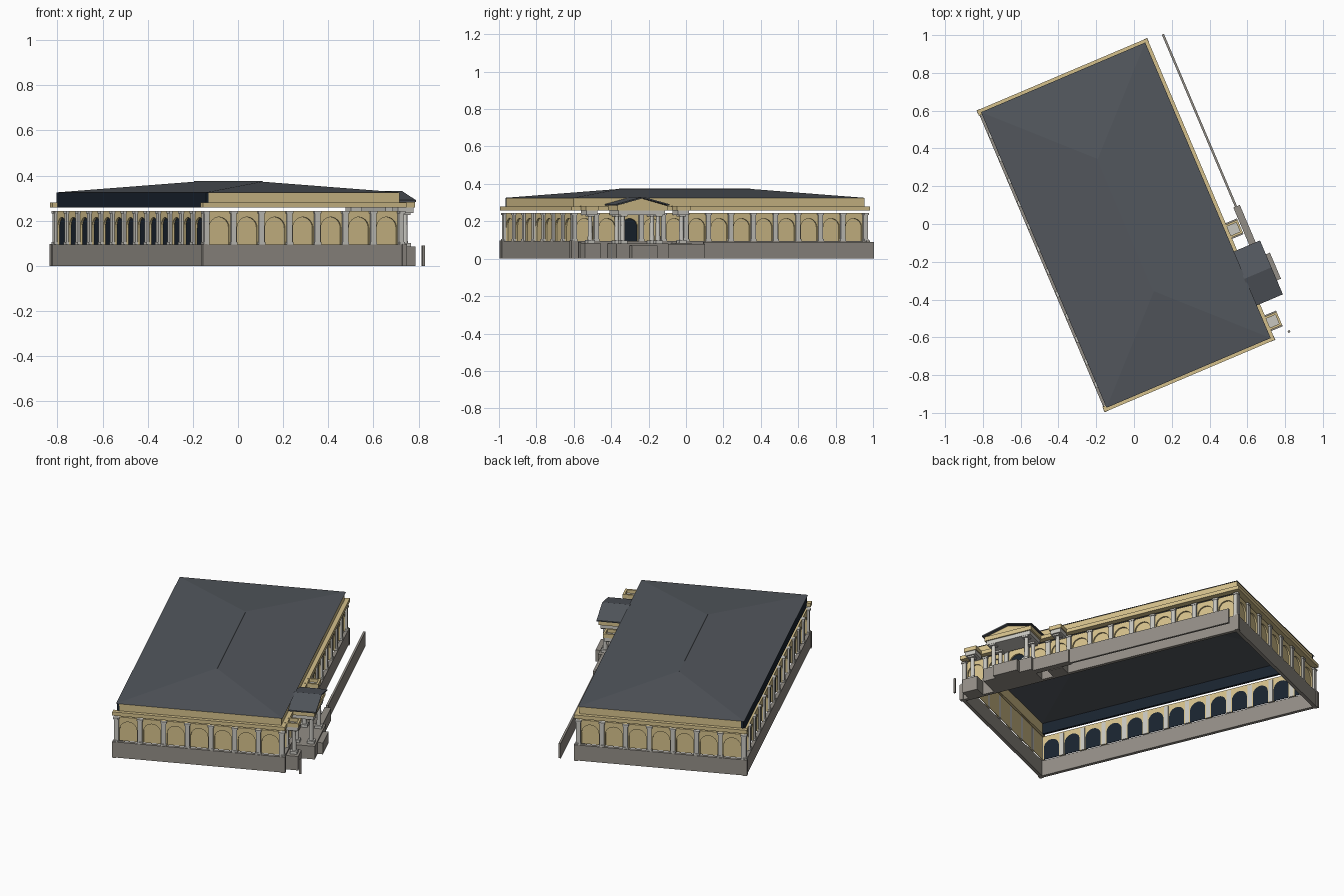
import bpy, bmesh, math
from mathutils import Matrix, Vector

if "Cube" in bpy.data.objects:
    bpy.data.objects.remove(bpy.data.objects["Cube"])


def mat(name, c):
    m = bpy.data.materials.new(name)
    m.diffuse_color = (*c, 1)
    m.use_nodes = True
    m.node_tree.nodes["Principled BSDF"].inputs["Base Color"].default_value = m.diffuse_color
    return m


TAN = mat("tan_stone", (0.66, 0.53, 0.26))
PALE = mat("pale_stone", (0.58, 0.57, 0.53))
GREY = mat("grey_stone", (0.29, 0.27, 0.24))
SLATE = mat("slate", (0.085, 0.095, 0.11))
GLASS = mat("dark_glass", (0.01, 0.017, 0.028))

# Building frame: x = short axis, y = long axis, turned on the site
M = Matrix.Translation((-0.043, -0.006, 0)) @ Matrix.Rotation(math.radians(23), 4, 'Z')


def finish(name, bm, material, frame=M):
    bmesh.ops.recalc_face_normals(bm, faces=bm.faces)
    me = bpy.data.meshes.new(name)
    bm.to_mesh(me)
    bm.free()
    me.materials.append(material)
    ob = bpy.data.objects.new(name, me)
    ob.matrix_world = frame
    bpy.context.collection.objects.link(ob)
    return ob


def add_box(bm, x0, x1, y0, y1, z0, z1):
    m = Matrix.Translation(((x0 + x1) / 2, (y0 + y1) / 2, (z0 + z1) / 2))
    bmesh.ops.create_cube(bm, size=1, matrix=m @ Matrix.Diagonal((x1 - x0, y1 - y0, z1 - z0, 1)))


def boxes(name, material, *dims, frame=M):
    bm = bmesh.new()
    for d in dims:
        add_box(bm, *d)
    return finish(name, bm, material, frame)


def add_prism(bm, pts, vec):
    f = bm.faces.new([bm.verts.new(p) for p in pts])
    r = bmesh.ops.extrude_face_region(bm, geom=[f])
    vs = [e for e in r['geom'] if isinstance(e, bmesh.types.BMVert)]
    bmesh.ops.translate(bm, vec=Vector(vec), verts=vs)
    if f.is_valid is False:
        return


Z0, Z1, SPRING = 0.095, 0.243, 0.168


def arch(cx, r):
    """Outline points of an arched opening, left foot to right foot."""
    top = [(cx - r * math.cos(math.pi * k / 12), SPRING + r * math.sin(math.pi * k / 12))
           for k in range(13)]
    return [(cx - r, Z0)] + top + [(cx + r, Z0)]


def facade(name, angle, dist, half, n, glazed=False, door=None):
    """Arcaded wall: x runs along it, -y points outward."""
    F = M @ Matrix.Rotation(math.radians(angle), 4, 'Z') @ Matrix.Translation((0, -dist, 0))
    w = 2 * half / n
    wall, panel, dark, pil = (bmesh.new() for _ in range(4))
    for i in range(n):
        c = -half + (i + 0.5) * w
        r = w * 0.36
        a, b = c - w / 2, c + w / 2
        out = [(a, Z0)] + arch(c, r) + [(b, Z0), (b, Z1), (a, Z1)]
        add_prism(wall, [(x, 0, z) for x, z in out], (0, 0.012, 0))
        target = dark if glazed or i == door else panel
        add_prism(target, [(x, 0.009, z) for x, z in arch(c, r)], (0, 0.003, 0))
    for i in range(n + 1):
        x = -half + i * w
        add_box(pil, x - 0.013, x + 0.013, -0.010, 0.014, Z0, Z1 - 0.008)
        add_box(pil, x - 0.017, x + 0.017, -0.013, 0.010, Z1 - 0.010, Z1)
        add_box(pil, x - 0.016, x + 0.016, -0.013, 0.010, Z0, Z0 + 0.010)
    finish(name + "_wall", wall, TAN, F)
    finish(name + "_pilasters", pil, PALE, F)
    for bm, label, m in ((panel, "_blind_arches", TAN), (dark, "_openings", GLASS)):
        if bm.faces:
            finish(name + label, bm, m, F)
        else:
            bm.free()


HU, HV = 0.470, 0.846
facade("front", 0, HV, HU, 7)
facade("right", 90, HU, HV, 13, door=2)
facade("back", 180, HV, HU, 7)
facade("left", 270, HU, HV, 13, glazed=True)


def ring(u, v, t, z0, z1):
    """Four boxes forming a hollow rectangle: front, back, right, left."""
    return [(-u, u, -v, -v + t, z0, z1), (-u, u, v - t, v, z0, z1),
            (u - t, u, -v + t, v - t, z0, z1), (-u, -u + t, -v + t, v - t, z0, z1)]


# Plinth, with slightly proud corner posts
boxes("plinth", GREY, *ring(0.486, 0.862, 0.02, 0, Z0))
boxes("plinth_corner_posts", GREY, *[
    (sx * 0.480 - 0.011, sx * 0.480 + 0.011, sy * 0.857 - 0.011, sy * 0.857 + 0.011, 0, Z0 + 0.002)
    for sx in (-1, 1) for sy in (-1, 1)])

# Cornice on three sides; attic band tan on three sides and dark on the left
boxes("cornice", TAN, *ring(0.490, 0.867, 0.03, 0.258, 0.280)[:3])
attic = ring(0.465, 0.845, 0.012, 0.259, 0.325)
boxes("attic", TAN, *attic[:3])
boxes("attic_left", GLASS, (-0.467, -0.453, -0.845, 0.845, 0.259, 0.325))

# Hipped roof
bm = bmesh.new()
c = [bm.verts.new(p) for p in ((-0.472, -0.85, 0.325), (0.472, -0.85, 0.325),
                               (0.472, 0.85, 0.325), (-0.472, 0.85, 0.325))]
r0, r1 = bm.verts.new((0, -0.38, 0.373)), bm.verts.new((0, 0.38, 0.373))
for f in ((c[0], c[1], r0), (c[1], c[2], r1, r0), (c[2], c[3], r1), (c[3], c[0], r0, r1)):
    bm.faces.new(f)
finish("hip_roof", bm, SLATE)
boxes("roof_ridge", SLATE, (-0.004, 0.004, -0.38, 0.38, 0.370, 0.375))

# Portico on the right side, centred on P
P = -0.507
boxes("portico_platform", GREY,
      (0.48, 0.615, P - 0.15, P + 0.15, 0, 0.080),
      (0.615, 0.645, P - 0.075, P + 0.075, 0, 0.070))
boxes("portico_architrave", PALE, (0.484, 0.605, P - 0.135, P + 0.135, 0.234, 0.258))
boxes("portico_frieze", TAN, (0.484, 0.612, P - 0.145, P + 0.145, 0.258, 0.284))
bm = bmesh.new()
add_prism(bm, [(0.465, P - 0.145, 0.284), (0.465, P + 0.145, 0.284), (0.465, P, 0.322)],
          (0.140, 0, 0))
finish("pediment", bm, TAN)
bm = bmesh.new()
add_prism(bm, [(0.465, P - 0.155, 0.284), (0.465, P, 0.323), (0.465, P + 0.155, 0.284),
               (0.465, P + 0.155, 0.291), (0.465, P, 0.331), (0.465, P - 0.155, 0.291)],
          (0.157, 0, 0))
finish("portico_roof", bm, SLATE)


def column(name, u, v, z0, z1, r=0.013):
    bm = bmesh.new()
    add_box(bm, u - 0.020, u + 0.020, v - 0.020, v + 0.020, z0, z0 + 0.016)
    add_box(bm, u - 0.019, u + 0.019, v - 0.019, v + 0.019, z1 - 0.010, z1)
    bmesh.ops.create_cone(bm, cap_ends=True, segments=16, radius1=r, radius2=r * 0.85,
                          depth=z1 - z0 - 0.02, matrix=M.Translation((u, v, (z0 + z1) / 2)))
    finish(name, bm, PALE)


for s in (-1, 1):
    for u in (0.503, 0.585):
        column("portico_column", u, P + s * 0.102, 0.080, 0.235)
    # Flanking single columns with their own projecting entablature
    v = P + s * 0.265
    column("side_column", 0.522, v, 0.085, 0.235)
    boxes("side_pedestal", GREY, (0.48, 0.555, v - 0.045, v + 0.045, 0, 0.085))
    boxes("side_architrave", PALE, (0.475, 0.550, v - 0.032, v + 0.032, 0.234, 0.262))
    boxes("side_cornice", TAN,
          (0.475, 0.555, v - 0.038, v - 0.026, 0.258, 0.282),
          (0.475, 0.555, v + 0.026, v + 0.038, 0.258, 0.282),
          (0.543, 0.555, v - 0.026, v + 0.026, 0.258, 0.282))

# Terrace walls along the right side
boxes("terrace_wall", GREY, (0.569, 0.581, -0.137, 0.853, 0, 0.090))
boxes("terrace_end_post", GREY, (0.569, 0.581, -0.862, -0.850, 0, 0.090))
boxes("stair_block", GREY, (0.560, 0.597, -0.357, -0.137, 0, 0.078))
